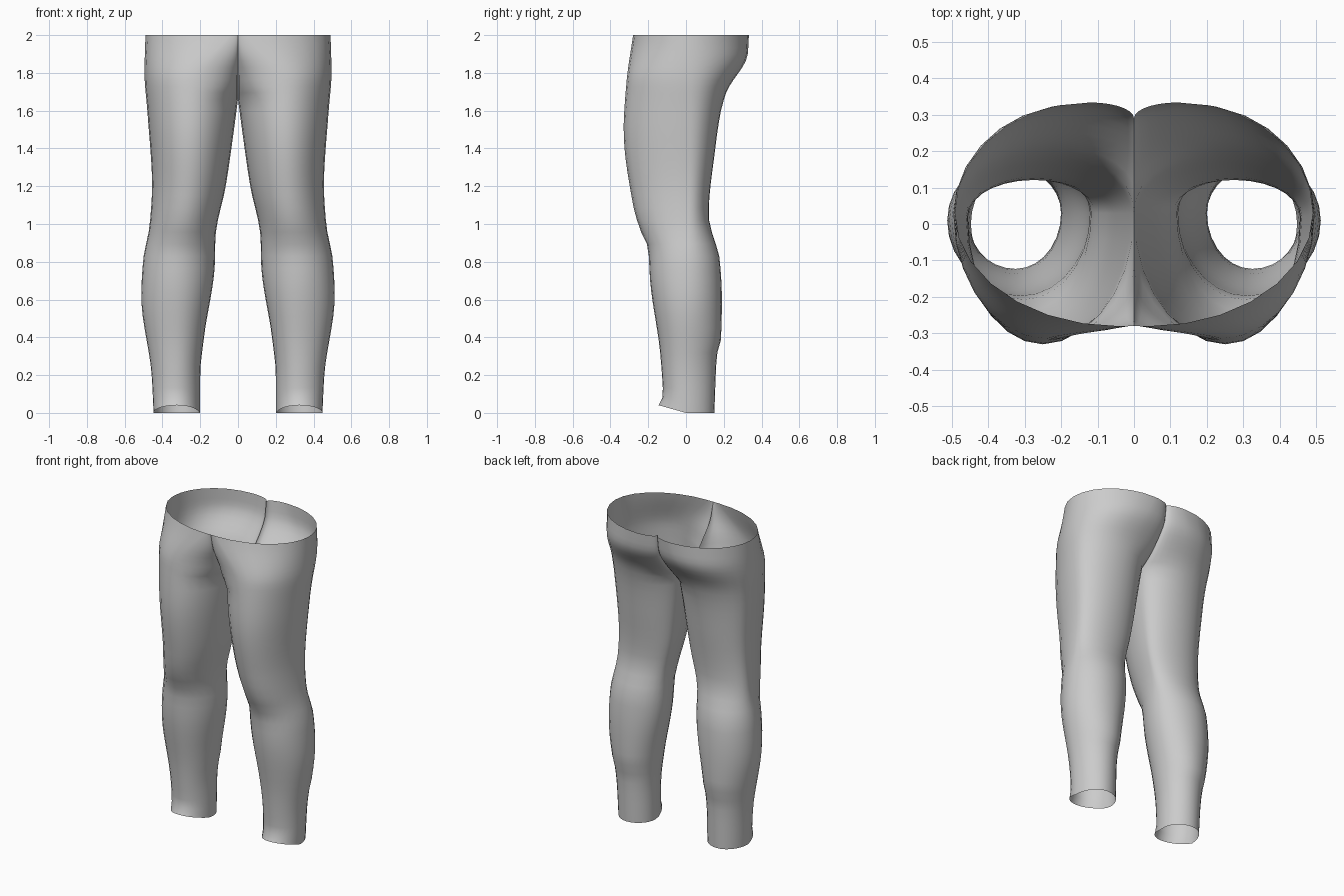
import bpy, bmesh
from math import sin, cos, pi

default = bpy.data.objects.get("Cube")
if default:
    bpy.data.objects.remove(default, do_unlink=True)

CROTCH = 1.66
STEPS = 7          # points per quarter of a leg section


def smooth_key(keys, z):
    """Monotone cubic curve through (height, value) keys."""
    def slope(i):
        (a, u), (b, v) = keys[i], keys[i + 1]
        return (v - u) / (b - a)

    def tangent(i):
        if i == 0:
            return slope(0)
        if i == len(keys) - 1:
            return slope(i - 1)
        before, after = slope(i - 1), slope(i)
        if before * after <= 0:
            return 0
        return 2 * before * after / (before + after)

    if z <= keys[0][0]:
        return keys[0][1]
    for i in range(len(keys) - 1):
        (a, u), (b, v) = keys[i], keys[i + 1]
        if z <= b:
            h = b - a
            t = (z - a) / h
            blend = t * t * (3 - 2 * t)
            return (u + (v - u) * blend + h * t * (1 - t) ** 2 * tangent(i)
                    - h * t * t * (1 - t) * tangent(i + 1))
    return keys[-1][1]


# Side outlines of the left leg, by height
inner_x = [(0, .2), (.2, .2), (.4, .18), (.8, .122), (.92, .12),
           (1.2, .065), (1.4, .035), (CROTCH, 0)]
outer_x = [(0, .447), (.2, .457), (.62, .512), (.8, .503), (1, .467),
           (1.2, .455), (1.6, .48), (1.8, .495), (2, .49)]
front_y = [(0, -.145), (.08, -.122), (.3, -.135), (.7, -.19), (.87, -.2),
           (.95, -.235), (1.1, -.28), (1.5, -.33), (1.75, -.315), (2, -.28)]
back_y = [(0, .15), (.3, .163), (.4, .186), (.6, .19), (.8, .18), (1.05, .12),
          (1.4, .155), (1.6, .185), (1.7, .215), (1.9, .327), (2, .333)]
# Where the front and back bulges peak, and the seam lines over the crotch
front_peak = [(0, .325), (.7, .32), (1.2, .26), (1.75, .24), (2, .04)]
back_peak = [(0, .325), (.7, .32), (1.2, .26), (1.7, .22), (2, .12)]
front_seam = [(CROTCH, .03), (1.72, -.09), (1.8, -.17), (1.9, -.25), (2, -.28)]
back_seam = [(CROTCH, .03), (1.72, .13), (1.8, .21), (1.9, .275), (2, .29)]


def section(z):
    """Points from the front seam, round the outside, to the back seam."""
    xi, xo = smooth_key(inner_x, z), smooth_key(outer_x, z)
    side_y = .03 * z / 2
    points = []
    for ends, edge, peak, front in ((front_seam, front_y, front_peak, True),
                                    (back_seam, back_y, back_peak, False)):
        seam, top, px = (smooth_key(k, z) for k in (ends, edge, peak))
        half = []
        for i in range(STEPS):
            a = pi / 2 * i / STEPS
            half.append((px - (px - xi) * cos(a), seam + (top - seam) * sin(a)))
        for i in range(STEPS + 1):
            a = pi / 2 * i / STEPS
            half.append((px + (xo - px) * sin(a), side_y + (top - side_y) * cos(a)))
        points += half if front else half[-2::-1]
    # The hem rises toward the front
    lift = max(0, 1 - z / .15) * .28
    return [(x, y, z + lift * max(0, -y)) for x, y in points]


# Left half of the trousers, as a single open sheet
levels = [CROTCH * i / 26 for i in range(27)]
levels += [CROTCH + (2 - CROTCH) * i / 10 for i in range(1, 11)]
bm = bmesh.new()
rows = [[bm.verts.new(p) for p in section(z)] for z in levels]
for low, high in zip(rows, rows[1:]):
    for i in range(len(low) - 1):
        bm.faces.new((low[i], low[i + 1], high[i + 1], high[i]))

# Right half, welded along the inner leg and centre seams
copy = bmesh.ops.duplicate(bm, geom=bm.verts[:] + bm.edges[:] + bm.faces[:])["geom"]
for v in copy:
    if isinstance(v, bmesh.types.BMVert):
        v.co.x = -v.co.x
bmesh.ops.reverse_faces(bm, faces=[f for f in copy if isinstance(f, bmesh.types.BMFace)])
bmesh.ops.remove_doubles(bm, verts=bm.verts[:], dist=.0005)

mesh = bpy.data.meshes.new("trousers")
bm.to_mesh(mesh)
bm.free()
trousers = bpy.data.objects.new("trousers", mesh)
bpy.context.collection.objects.link(trousers)

# Plain cloth
cloth = bpy.data.materials.new("grey_cloth")
cloth.use_nodes = True
grey = (.6, .6, .6, 1)
cloth.diffuse_color = grey
cloth.node_tree.nodes["Principled BSDF"].inputs["Base Color"].default_value = grey
mesh.materials.append(cloth)

bpy.context.view_layer.objects.active = trousers
trousers.select_set(True)
bpy.ops.object.shade_smooth_by_angle(angle=pi / 3)
